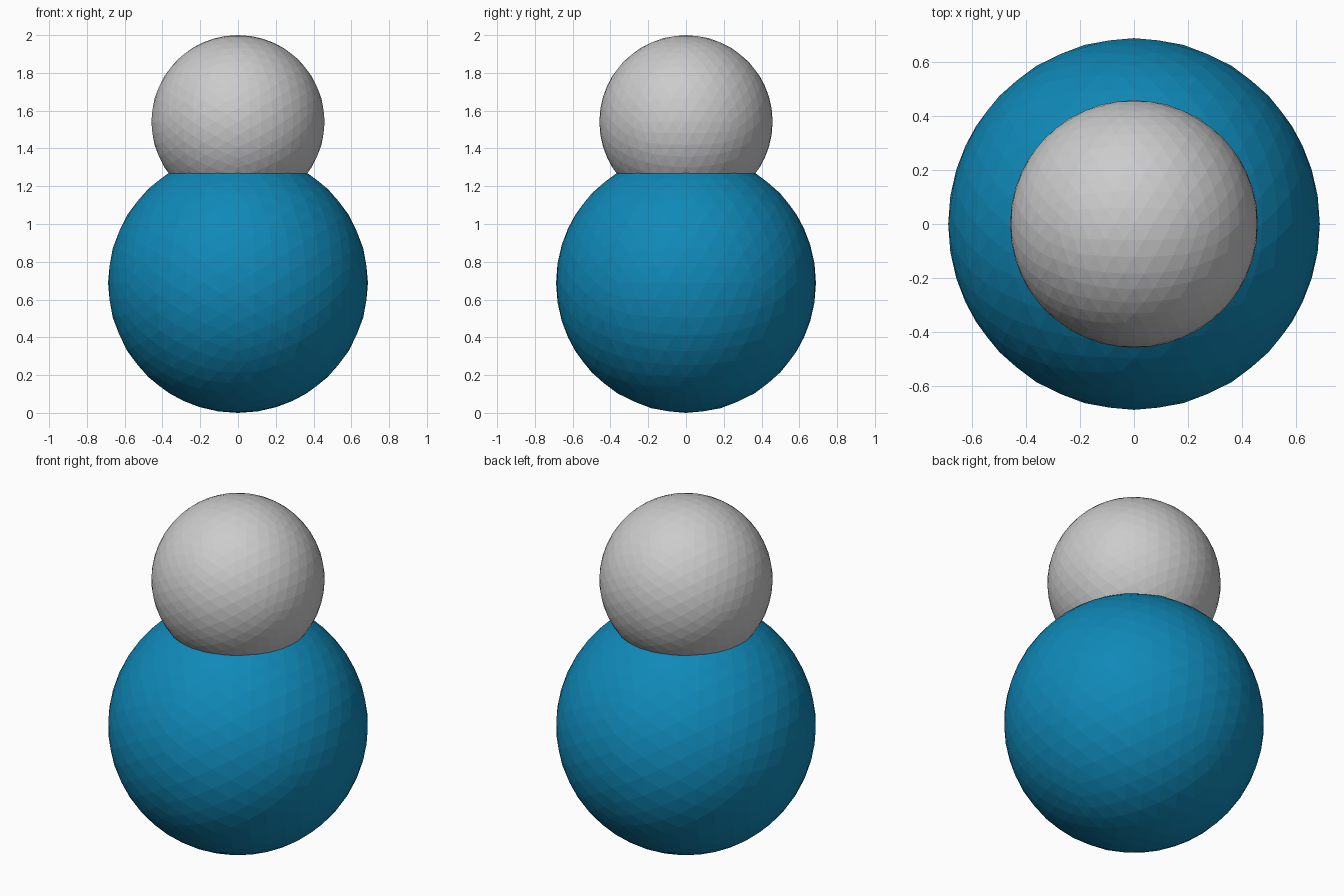
import bpy
import math

if "Cube" in bpy.data.objects:
    bpy.data.objects.remove(bpy.data.objects["Cube"])

# Half the angle between neighbouring icosahedron corners: puts an edge on top
TILT = -math.atan((math.sqrt(5) - 1) / 2)


def ball(name, radius, z, color=None):
    bpy.ops.mesh.primitive_ico_sphere_add(
        subdivisions=4, radius=radius, location=(0, 0, z), rotation=(0, TILT, 0))
    ob = bpy.context.object
    ob.name = name
    bpy.ops.object.transform_apply(location=False, rotation=True, scale=False)
    if color:
        mat = bpy.data.materials.new(name + "_blue")
        mat.diffuse_color = color
        mat.use_nodes = True
        mat.node_tree.nodes["Principled BSDF"].inputs["Base Color"].default_value = mat.diffuse_color
        ob.data.materials.append(mat)
    return ob


# Large blue lower ball
ball("body", 0.688, 0.688, (0.005, 0.25, 0.48, 1))

# Smaller grey upper ball, sunk into the body
ball("head", 0.4587, 1.5413)
